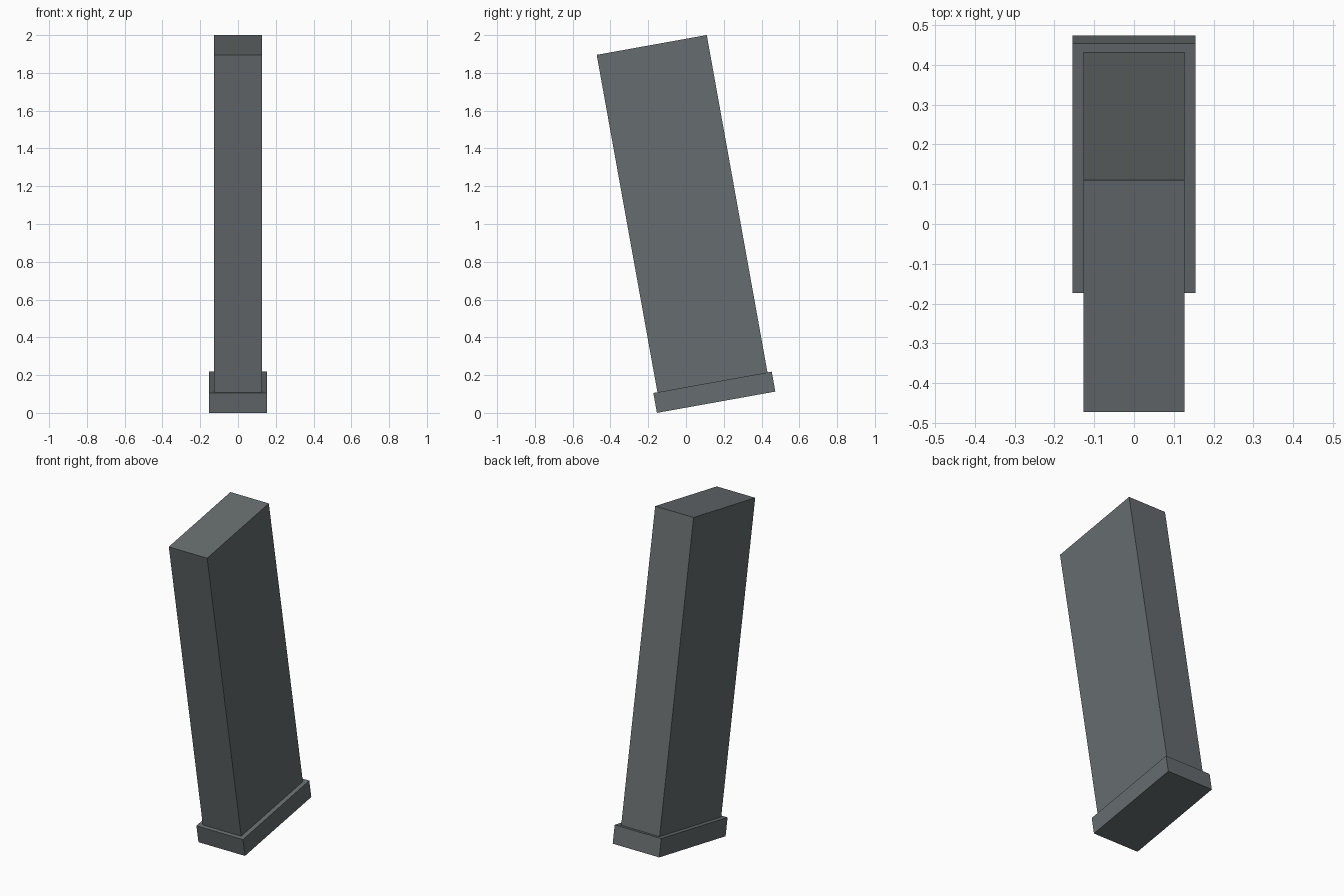
import bpy
import bmesh
import math
from mathutils import Matrix, Vector

if "Cube" in bpy.data.objects:
    bpy.data.objects.remove(bpy.data.objects["Cube"])

TILT = math.radians(10.2)
# Local frame: origin at the lower front edge, y along the depth, z along the height
FRAME = Matrix.Translation((0, -0.154, 0)) @ Matrix.Rotation(TILT, 4, 'X')

steel = bpy.data.materials.new("dark_grey_steel")
steel.diffuse_color = (0.133, 0.15, 0.156, 1)
steel.use_nodes = True
steel.node_tree.nodes["Principled BSDF"].inputs["Base Color"].default_value = steel.diffuse_color


def tilted_box(name, width, y0, y1, z0, z1):
    bm = bmesh.new()
    bmesh.ops.create_cube(bm, size=1)
    bmesh.ops.scale(bm, vec=(width, y1 - y0, z1 - z0), verts=bm.verts)
    bmesh.ops.translate(bm, vec=Vector((0, (y0 + y1) / 2, (z0 + z1) / 2)), verts=bm.verts)
    bmesh.ops.transform(bm, matrix=FRAME, verts=bm.verts)
    mesh = bpy.data.meshes.new(name)
    bm.to_mesh(mesh)
    bm.free()
    mesh.materials.append(steel)
    obj = bpy.data.objects.new(name, mesh)
    bpy.context.collection.objects.link(obj)
    return obj


# Wider plate at the foot
tilted_box("base_plate", 0.308, 0, 0.637, 0, 0.107)
# Long leaning body standing on the plate
tilted_box("body", 0.254, 0.022, 0.614, 0.107, 1.922)
